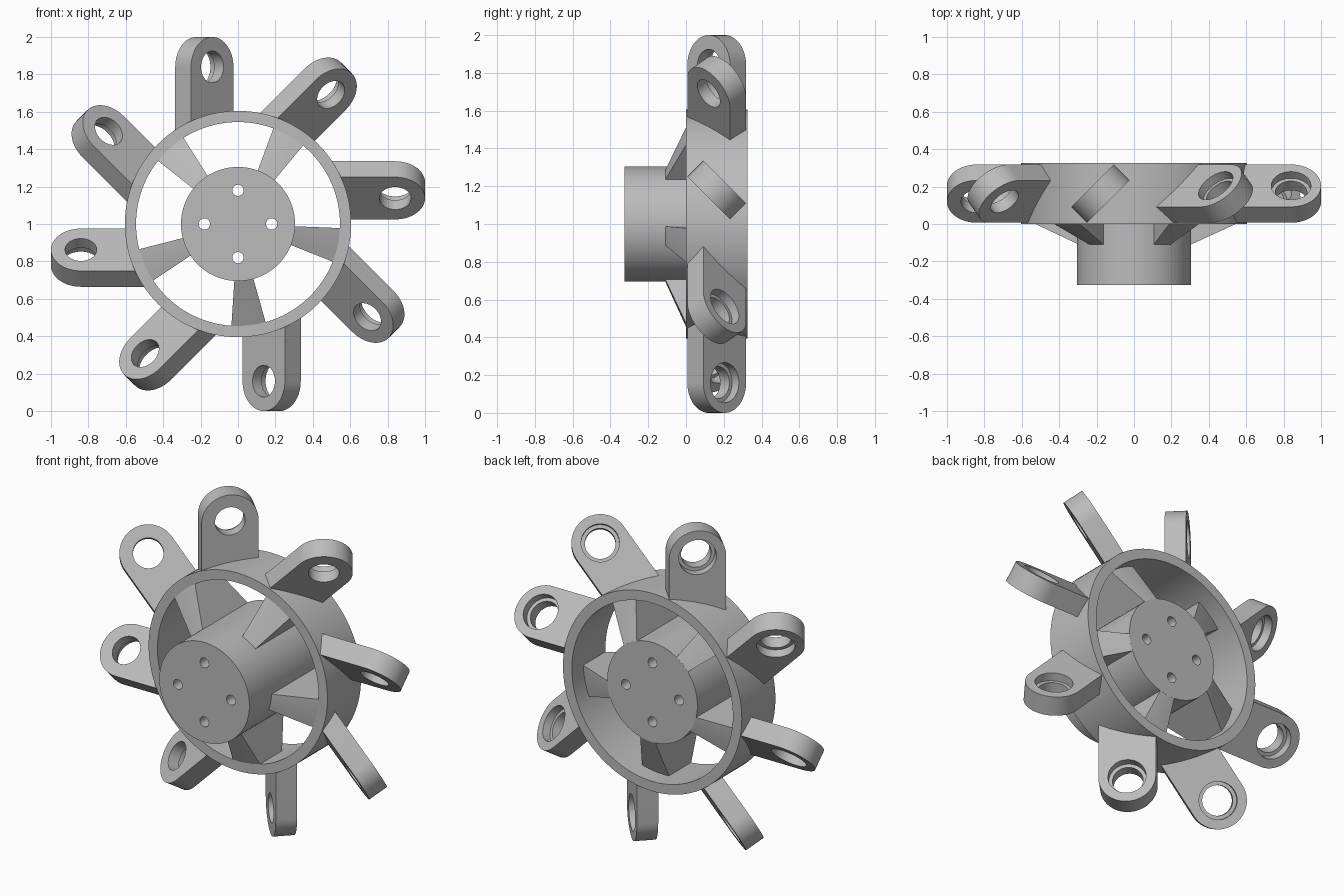
import bpy, bmesh
from math import sin, cos, pi, radians
from mathutils import Matrix

if "Cube" in bpy.data.objects:
    bpy.data.objects.remove(bpy.data.objects["Cube"])

AXIS_Z = 1.0

grey = bpy.data.materials.new("plain_grey")
grey.use_nodes = True
grey.diffuse_color = (0.5, 0.5, 0.5, 1)
grey.node_tree.nodes["Principled BSDF"].inputs["Base Color"].default_value = (0.5, 0.5, 0.5, 1)


def make(name, bm):
    bmesh.ops.recalc_face_normals(bm, faces=bm.faces)
    mesh = bpy.data.meshes.new(name)
    bm.to_mesh(mesh)
    bm.free()
    mesh.materials.append(grey)
    obj = bpy.data.objects.new(name, mesh)
    bpy.context.collection.objects.link(obj)
    return obj


def cylinder(name, r, y0, y1, x=0, z=AXIS_Z, sides=96):
    """Cylinder lying along y."""
    bm = bmesh.new()
    place = Matrix.Translation((x, (y0 + y1) / 2, z)) @ Matrix.Rotation(pi / 2, 4, "X")
    bmesh.ops.create_cone(bm, cap_ends=True, segments=sides, radius1=r, radius2=r,
                          depth=y1 - y0, matrix=place)
    return make(name, bm)


def sweep(name, profile, start, angle, steps):
    """Turn a closed (radius, y) profile about the wheel axis."""
    bm = bmesh.new()
    full = angle >= 2 * pi
    rings = []
    for i in range(steps if full else steps + 1):
        a = start + angle * i / steps
        rings.append([bm.verts.new((r * cos(a), y, AXIS_Z + r * sin(a))) for r, y in profile])
    pairs = list(zip(rings, rings[1:])) + ([(rings[-1], rings[0])] if full else [])
    n = len(profile)
    for a, b in pairs:
        for k in range(n):
            j = (k + 1) % n
            bm.faces.new((a[k], a[j], b[j], b[k]))
    if not full:
        bm.faces.new(rings[0])
        bm.faces.new(rings[-1])
    return make(name, bm)


def cut(obj, cutter):
    mod = obj.modifiers.new("cut", "BOOLEAN")
    mod.operation = "DIFFERENCE"
    mod.solver = "EXACT"
    mod.object = cutter
    bpy.context.view_layer.objects.active = obj
    bpy.ops.object.modifier_apply(modifier=mod.name)
    bpy.data.objects.remove(cutter)


parts = []

# Rim
parts.append(sweep("rim", [(0.545, 0), (0.605, 0), (0.605, 0.325), (0.545, 0.325)], 0, 2 * pi, 128))

# Hub with four through holes
hub = cylinder("hub", 0.305, -0.325, 0.325)
for k in range(4):
    a = k * pi / 2
    cut(hub, cylinder("hole_cutter", 0.03, -0.5, 0.5, 0.18 * cos(a), AXIS_Z + 0.18 * sin(a), 32))
parts.append(hub)

# Five tapered spokes between hub and rim
spoke_profile = [(0.304, -0.11), (0.56, 0.007), (0.56, 0.208), (0.304, 0.325)]
for k in range(5):
    middle = radians(60 + 72 * k)
    parts.append(sweep(f"spoke_{k + 1}", spoke_profile, middle - radians(9.7), radians(19.4), 8))

# One round-ended tab with a stepped hole, twisted and trimmed to the rim
half, thick, tip = 0.16, 0.06, 0.84
bm = bmesh.new()
outline = [(half, 0.4)]
outline += [(half * cos(pi * i / 32), tip + half * sin(pi * i / 32)) for i in range(33)]
outline.append((-half, 0.4))
face = bm.faces.new([bm.verts.new((x, -thick, z)) for x, z in outline])
side = bmesh.ops.extrude_face_region(bm, geom=[face])["geom"]
bmesh.ops.translate(bm, vec=(0, 2 * thick, 0),
                    verts=[v for v in side if isinstance(v, bmesh.types.BMVert)])
tab = make("tab_1", bm)
cut(tab, cylinder("hole_cutter", 0.085, -0.3, 0.3, 0, tip, 48))
cut(tab, cylinder("recess_cutter", 0.106, 0.01, 0.3, 0, tip, 48))
tab.data.transform(Matrix.Translation((-0.18, 0.1625, AXIS_Z)) @ Matrix.Rotation(pi / 4, 4, "Z"))
cut(tab, cylinder("rim_cutter", 0.585, -0.2, 0.6))
parts.append(tab)

# Repeat the tab around the rim
centre = Matrix.Translation((0, 0, AXIS_Z))
for k in range(1, 8):
    mesh = tab.data.copy()
    mesh.transform(centre @ Matrix.Rotation(k * pi / 4, 4, "Y") @ centre.inverted())
    copy = bpy.data.objects.new(f"tab_{k + 1}", mesh)
    bpy.context.collection.objects.link(copy)
    parts.append(copy)

# Smooth round surfaces, keep edges crisp
bpy.ops.object.select_all(action="DESELECT")
for obj in parts:
    obj.select_set(True)
bpy.context.view_layer.objects.active = parts[0]
bpy.ops.object.shade_smooth_by_angle(angle=radians(30))
